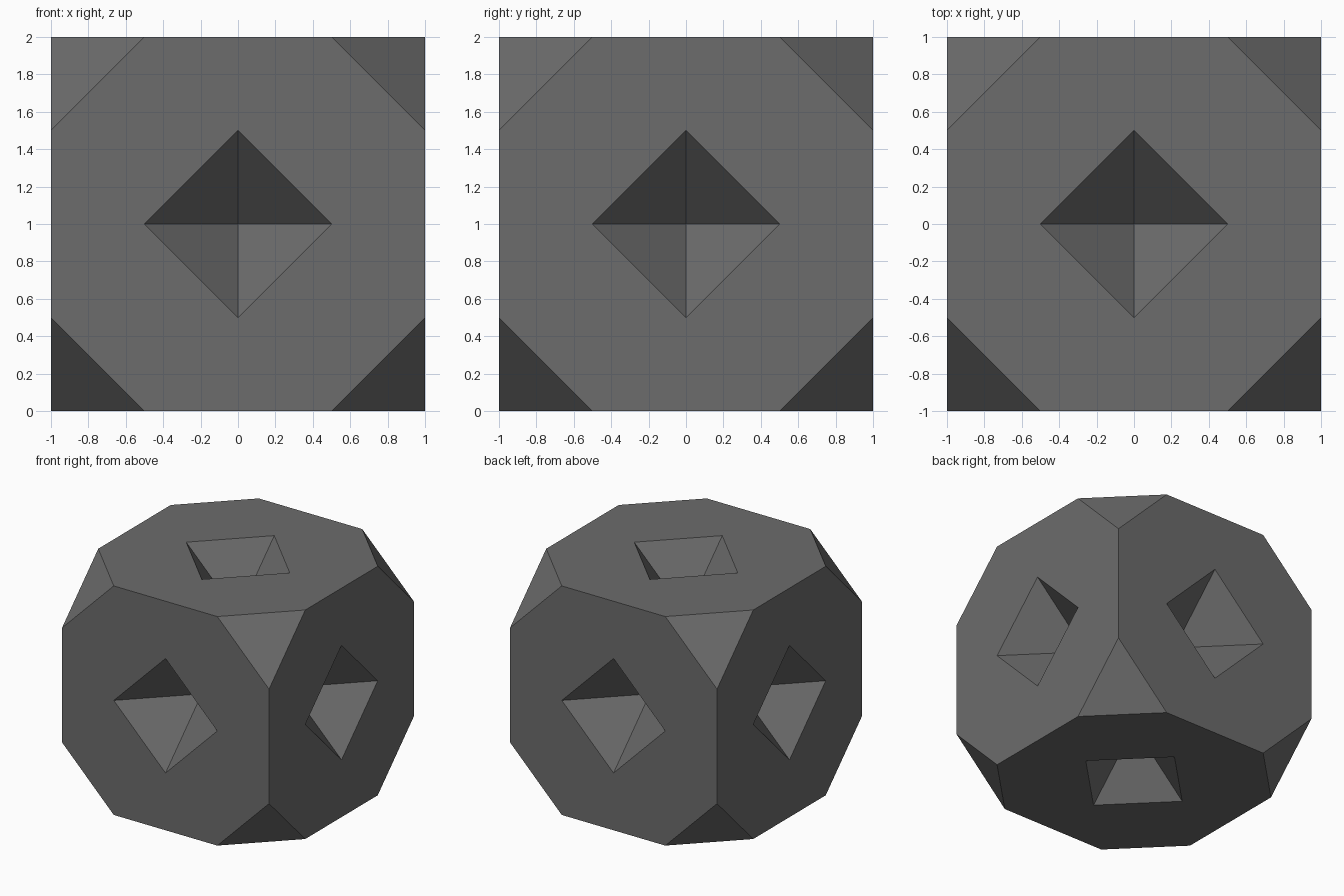
import bpy, bmesh
from mathutils import Vector
from itertools import product

if "Cube" in bpy.data.objects:
    bpy.data.objects.remove(bpy.data.objects["Cube"])

R = 0.5  # size of corner cuts and dents (half-octahedra)
bm = bmesh.new()
centre = Vector((0, 0, 1))


def face(points):
    bm.faces.new([bm.verts.new(p + centre) for p in points])


# six sides: octagon with a diamond-based pyramid dent, in four quarter turns
for axis, side in product(range(3), (1, -1)):
    n = Vector([side if i == axis else 0 for i in range(3)])
    u = Vector([1 if i == (axis + 1) % 3 else 0 for i in range(3)])
    v = n.cross(u)
    apex = n * (1 - R)
    for turn in range(4):
        def at(a, b):
            return n + u * a + v * b
        face([at(1, -R), at(1, R), at(R, 0)])
        face([at(1, R), at(R, 1), at(0, R), at(R, 0)])
        face([at(R, 0), at(0, R), apex])
        u, v = v, -u

# eight cut corners
for x, y, z in product((1, -1), repeat=3):
    tri = [Vector((x * R, y, z)), Vector((x, y * R, z)), Vector((x, y, z * R))]
    face(tri if x * y * z > 0 else tri[::-1])

bmesh.ops.remove_doubles(bm, verts=bm.verts[:], dist=1e-4)
bmesh.ops.recalc_face_normals(bm, faces=bm.faces[:])

mesh = bpy.data.meshes.new("dented_cube")
bm.to_mesh(mesh)
bm.free()

# single flat grey
grey = bpy.data.materials.new("dark grey")
grey.diffuse_color = (0.15, 0.15, 0.15, 1)
grey.use_nodes = True
grey.node_tree.nodes["Principled BSDF"].inputs["Base Color"].default_value = grey.diffuse_color
mesh.materials.append(grey)
bpy.context.collection.objects.link(bpy.data.objects.new("dented_cube", mesh))
